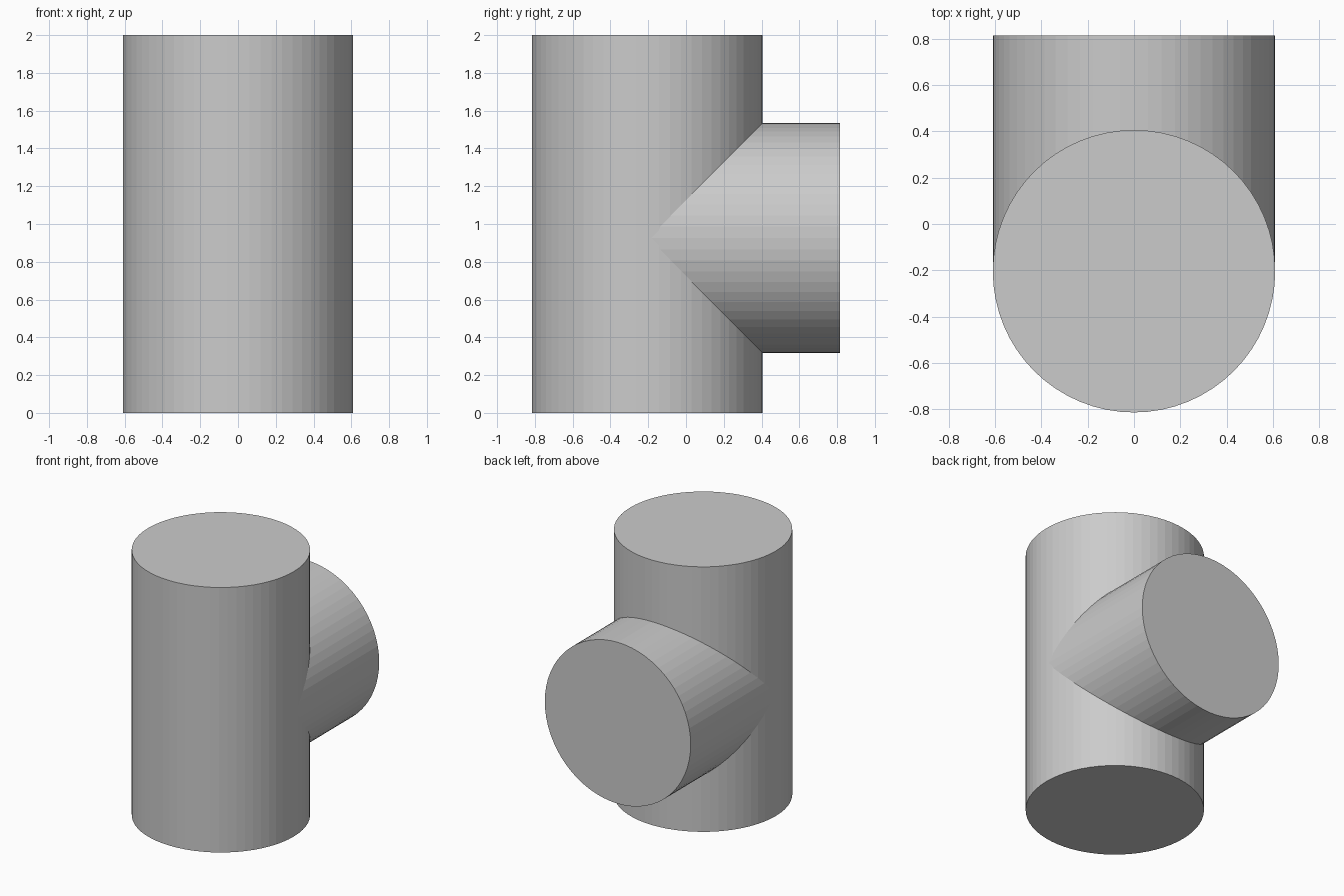
import bpy
from math import pi

if "Cube" in bpy.data.objects:
    bpy.data.objects.remove(bpy.data.objects["Cube"])

R, CY, CZ = 0.61, -0.204, 0.926   # pipe radius, main axis y, branch axis z
BACK = 0.814                      # outer end of the branch


def cylinder(name, radius, depth, loc, rot=(0, 0, 0)):
    bpy.ops.mesh.primitive_cylinder_add(vertices=64, radius=radius, depth=depth,
                                        location=loc, rotation=rot)
    obj = bpy.context.object
    obj.name = name
    return obj


# upright body
body = cylinder("tee_pipe", R, 2.0, (0, CY, 1.0))

# side branch, starting on the body axis and leaving through the back
branch = cylinder("branch_pipe", R - 0.001, BACK - CY, (0, (BACK + CY) / 2, CZ), (pi / 2, 0, 0))

# merge into one solid with a mitred seam
mod = body.modifiers.new("union", 'BOOLEAN')
mod.operation = 'UNION'
mod.solver = 'EXACT'
mod.object = branch
bpy.context.view_layer.objects.active = body
bpy.ops.object.modifier_apply(modifier=mod.name)
bpy.data.objects.remove(branch, do_unlink=True)
